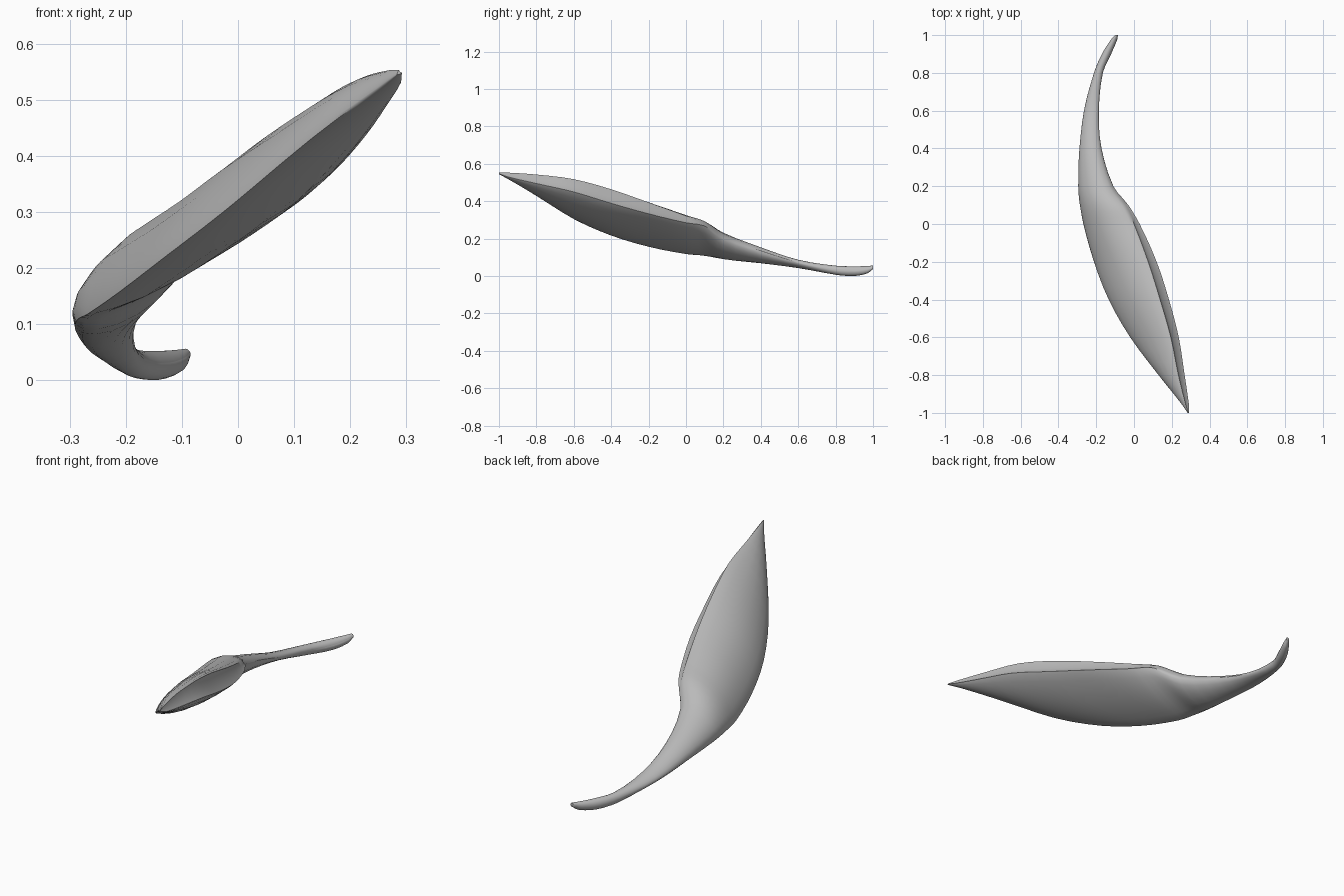
import bpy
import bmesh
import math
from mathutils import Vector

cube = bpy.data.objects.get("Cube")
if cube:
    bpy.data.objects.remove(cube, do_unlink=True)

# Stations from tip to tail: y, keel x z, upper rim x z, lower rim x z, upper bulge, lower bulge
STATIONS = [
    (-1.0, .284, .545, .287, .553, .292, .548, .001, .001),
    (-.95, .25, .52, .272, .553, .29, .53, .006, .006),
    (-.8, .13, .43, .235, .543, .268, .495, .022, .018),
    (-.6, -.02, .305, .195, .518, .237, .45, .034, .027),
    (-.4, -.134, .217, .138, .464, .185, .389, .046, .029),
    (-.2, -.212, .157, .075, .394, .12, .333, .056, .023),
    (0, -.268, .118, .0, .322, .03, .285, .066, .026),
    (.1, -.284, .11, -.045, .284, -.03, .268, .066, .03),
    (.2, -.29, .1, -.114, .212, -.11, .207, .062, .042),
    (.4, -.287, .083, -.175, .138, -.173, .136, .038, .035),
    (.6, -.265, .055, -.187, .076, -.186, .074, .02, .02),
    (.8, -.212, .028, -.165, .036, -.165, .034, .024, .024),
    (.9, -.17, .023, -.122, .032, -.121, .03, .025, .026),
    (.97, -.125, .029, -.093, .042, -.092, .04, .019, .02),
    (1.0, -.1, .044, -.086, .051, -.085, .049, .009, .009),
]
SIDE_STEPS = 8
SPAN_STEPS = 3


def blend(a, b, c, d, t):
    """Smooth curve from station b to station c, allowing uneven spacing in y."""
    gap = c[0] - b[0]
    m0 = [gap * (q - p) / (c[0] - a[0]) for p, q in zip(a, c)]
    m1 = [gap * (q - p) / (d[0] - b[0]) for p, q in zip(b, d)]
    s = 1 - t
    return [p * s * s * (1 + 2 * t) + q * t * t * (1 + 2 * s) + u * t * s * s - v * t * t * s
            for p, q, u, v in zip(b, c, m0, m1)]


def bowed_side(keel, rim, bulge, flare, sign):
    """Points from keel to rim: oval on the stem, a shallower arch on the body."""
    chord = rim - keel
    normal = Vector((-chord.y, chord.x)).normalized() * sign
    points = []
    for i in range(1, SIDE_STEPS):
        t = (1 - math.cos(math.pi * i / SIDE_STEPS)) / 2
        arch = 4 * t * (1 - t)
        oval = math.sqrt(arch)
        points.append(keel + chord * t + normal * bulge * (oval + (arch - oval) * flare))
    return points


def section(station):
    y, kx, kz, ax, az, bx, bz, upper_bulge, lower_bulge = station
    keel, upper, lower = Vector((kx, kz)), Vector((ax, az)), Vector((bx, bz))
    width = (upper - lower).length
    flare = min(.7, width / .06)
    # The back strip is slightly hollow between its two rims
    middle = (upper + lower) / 2
    middle += (keel - middle).normalized() * width * .15
    ring = [keel] + bowed_side(keel, upper, upper_bulge, flare, 1) + [upper, middle, lower]
    ring += reversed(bowed_side(keel, lower, lower_bulge, flare, -1))
    return [Vector((p.x, y, p.y)) for p in ring]


# Refine the stations into closely spaced sections
rows = []
last = len(STATIONS) - 1
for i in range(last):
    window = [STATIONS[max(0, min(last, i + k))] for k in (-1, 0, 1, 2)]
    rows += [blend(*window, k / SPAN_STEPS) for k in range(SPAN_STEPS)]
rows.append(STATIONS[-1])

# Skin the sections and close both ends
bm = bmesh.new()
rings = [[bm.verts.new(p) for p in section(row)] for row in rows]
for ring, following in zip(rings, rings[1:]):
    for j in range(len(ring)):
        k = (j + 1) % len(ring)
        bm.faces.new((ring[j], ring[k], following[k], following[j]))
bm.faces.new(rings[0])
bm.faces.new(rings[-1])
bmesh.ops.recalc_face_normals(bm, faces=bm.faces)

mesh = bpy.data.meshes.new("curved_pod")
bm.to_mesh(mesh)
bm.free()
pod = bpy.data.objects.new("curved_pod", mesh)
bpy.context.collection.objects.link(pod)

# Plain grey surface
grey = bpy.data.materials.new("plain_grey")
grey.use_nodes = True
colour = (.5, .5, .5, 1)
grey.diffuse_color = colour
grey.node_tree.nodes["Principled BSDF"].inputs["Base Color"].default_value = colour
mesh.materials.append(grey)

# Smooth sides with crisp rims
bpy.ops.object.select_all(action="DESELECT")
pod.select_set(True)
bpy.context.view_layer.objects.active = pod
bpy.ops.object.shade_smooth_by_angle(angle=math.radians(50))
